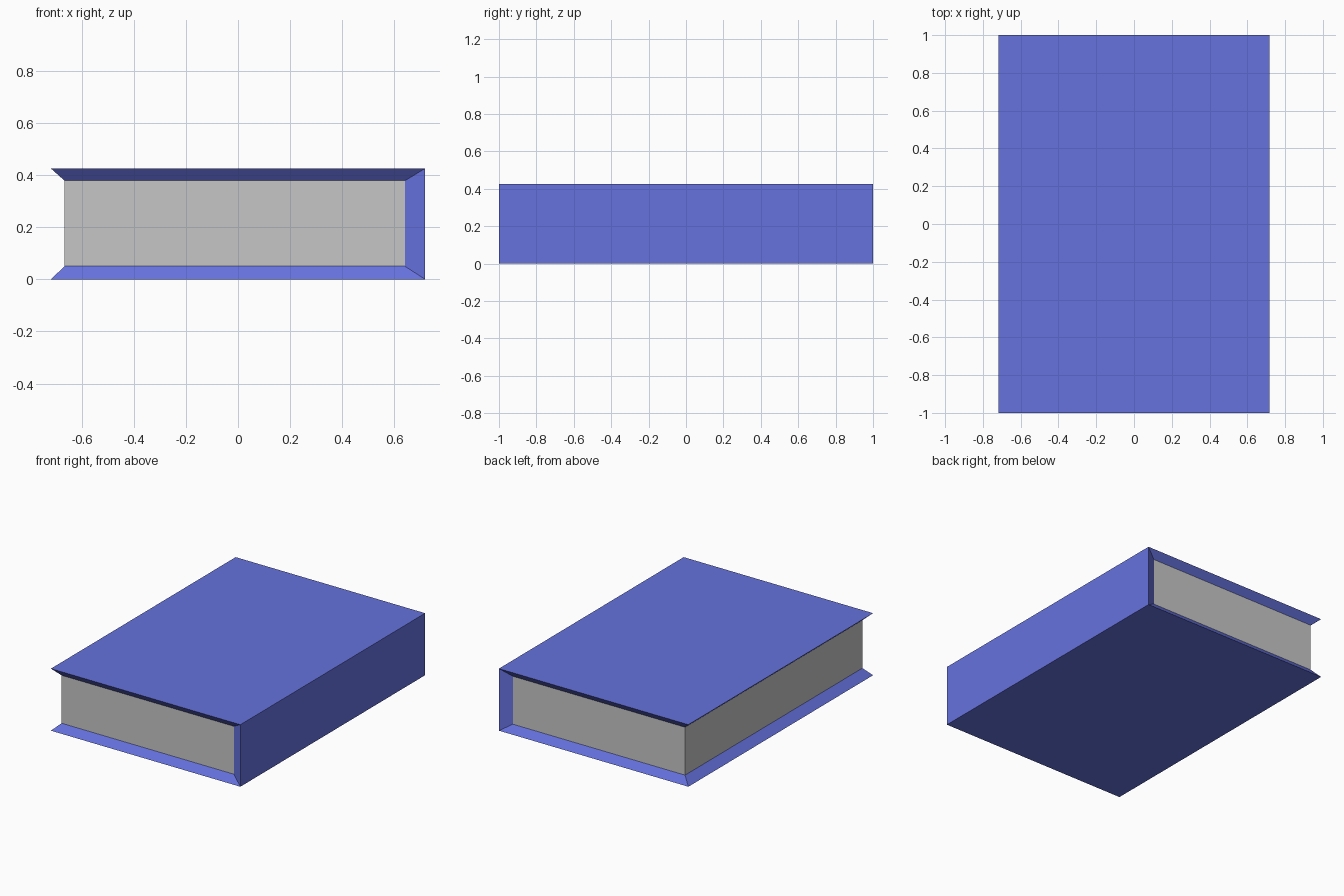
import bpy
import bmesh

cube = bpy.data.objects.get("Cube")
if cube:
    bpy.data.objects.remove(cube, do_unlink=True)


def make_material(name, rgb):
    mat = bpy.data.materials.new(name)
    mat.use_nodes = True
    mat.diffuse_color = (*rgb, 1)
    mat.node_tree.nodes["Principled BSDF"].inputs["Base Color"].default_value = (*rgb, 1)
    return mat


def finish(bm, name, mat):
    bmesh.ops.recalc_face_normals(bm, faces=bm.faces)
    mesh = bpy.data.meshes.new(name)
    bm.to_mesh(mesh)
    bm.free()
    mesh.materials.append(mat)
    obj = bpy.data.objects.new(name, mesh)
    bpy.context.collection.objects.link(obj)
    return obj


blue = make_material("cover blue", (0.133, 0.168, 0.73))
grey = make_material("paper grey", (0.565, 0.565, 0.565))

# C-shaped profiles (x, z): fore edge, spine, spine, fore edge
outer = [(-0.718, 0), (0.718, 0), (0.718, 0.425), (-0.718, 0.425)]
inner = [(-0.665, 0.05), (0.64, 0.05), (0.64, 0.378), (-0.665, 0.378)]
outer_y, inner_y = 1.0, 0.96

# Cover: wraps bottom, spine and top, with rims sloping in to the pages
bm = bmesh.new()
loops = [[bm.verts.new((x, y, z)) for x, z in profile]
         for profile, y in ((outer, -outer_y), (outer, outer_y),
                            (inner, inner_y), (inner, -inner_y))]
for i, loop in enumerate(loops):
    nxt = loops[(i + 1) % 4]
    for a in range(3):
        bm.faces.new((loop[a], loop[a + 1], nxt[a + 1], nxt[a]))
for end in (0, 3):
    bm.faces.new([loop[end] for loop in loops])
finish(bm, "book_cover", blue)

# Page block: fills the space inside the cover
bm = bmesh.new()
ends = [[bm.verts.new((x, y, z)) for x, z in inner] for y in (-inner_y, inner_y)]
for end in ends:
    bm.faces.new(end)
for a in range(4):
    b = (a + 1) % 4
    bm.faces.new((ends[0][a], ends[0][b], ends[1][b], ends[1][a]))
finish(bm, "page_block", grey)
